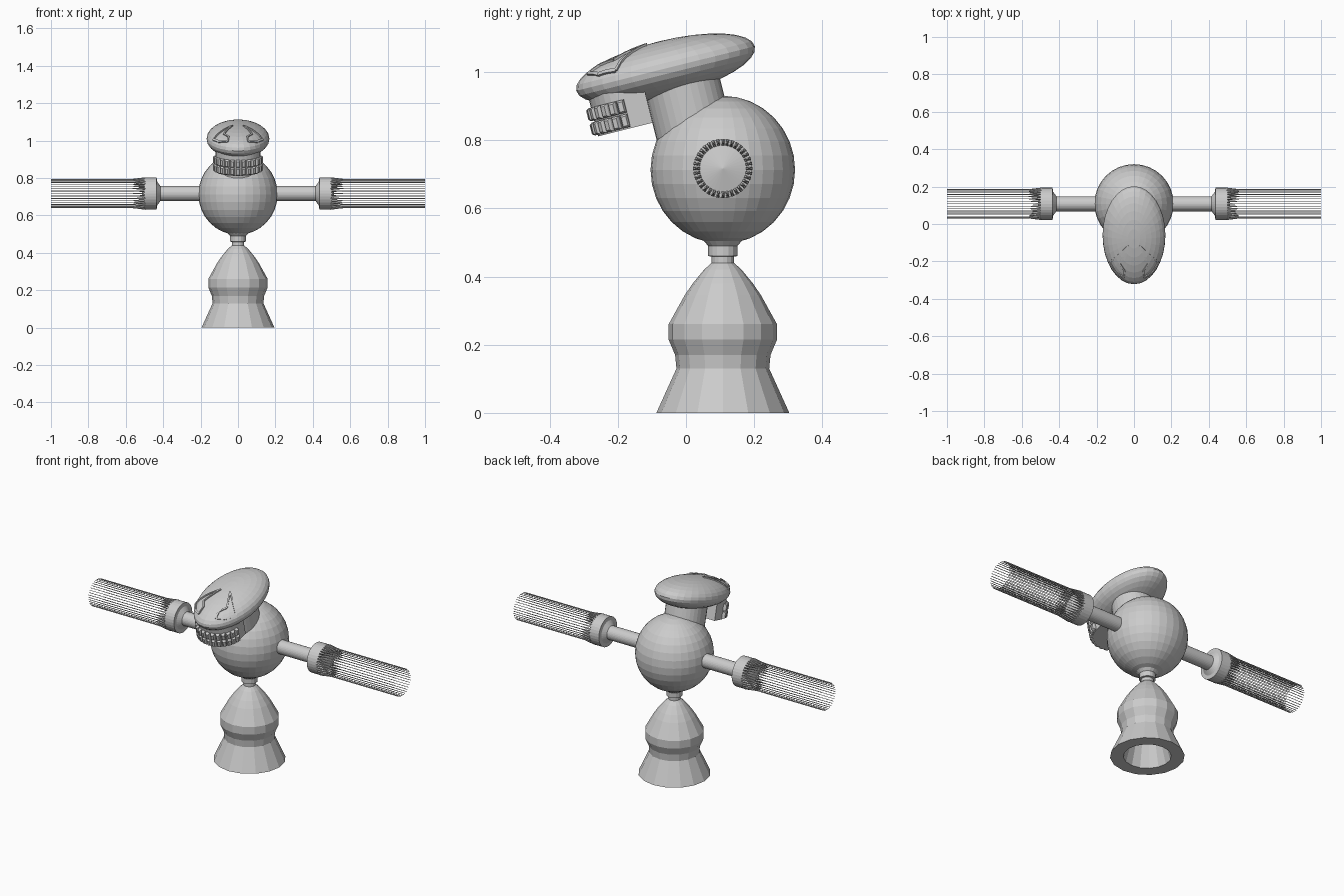
import bpy, bmesh, math
from mathutils import Matrix, Vector

if "Cube" in bpy.data.objects:
    bpy.data.objects.remove(bpy.data.objects["Cube"])

grey = bpy.data.materials.new("plain_grey")
grey.diffuse_color = (0.6, 0.6, 0.6, 1)
grey.use_nodes = True
grey.node_tree.nodes["Principled BSDF"].inputs["Base Color"].default_value = grey.diffuse_color

YC = 0.108                                   # y of the upright axis
ARM_Z = 0.717
HEAD = Matrix.Translation((0, -0.06, 1.01)) @ Matrix.Rotation(math.radians(14), 4, 'X')
HX, HY, HZ = 0.168, 0.27, 0.082              # head half sizes


def finish(name, bm, matrix=Matrix()):
    bmesh.ops.recalc_face_normals(bm, faces=bm.faces)
    me = bpy.data.meshes.new(name)
    bm.to_mesh(me)
    bm.free()
    me.materials.append(grey)
    ob = bpy.data.objects.new(name, me)
    bpy.context.collection.objects.link(ob)
    ob.matrix_world = matrix
    return ob


def loft(bm, rings):
    """Join equal-length closed rings of points, capping both ends."""
    vs = [[bm.verts.new(p) for p in ring] for ring in rings]
    n = len(rings[0])
    for a, b in zip(vs, vs[1:]):
        for i in range(n):
            bm.faces.new((a[i], a[(i + 1) % n], b[(i + 1) % n], b[i]))
    bm.faces.new(vs[0])
    bm.faces.new(vs[-1])


def lathe(name, profile, sides, matrix):
    bm = bmesh.new()
    loft(bm, [[(r * math.cos(2 * math.pi * i / sides), r * math.sin(2 * math.pi * i / sides), z)
               for i in range(sides)] for r, z in profile])
    return finish(name, bm, matrix)


def ball(name, matrix, segs, rings):
    bm = bmesh.new()
    bmesh.ops.create_uvsphere(bm, u_segments=segs, v_segments=rings, radius=1, matrix=matrix)
    return finish(name, bm)


# hollow bell-shaped base with its short stem
lathe("bell_base", [(0.02, 0.33), (0.09, 0.25), (0.09, 0.13), (0.125, 0), (0.195, 0), (0.136, 0.13),
                    (0.14, 0.17), (0.159, 0.215), (0.159, 0.26), (0.112, 0.345), (0.088, 0.38),
                    (0.055, 0.42), (0.033, 0.44), (0.033, 0.46)], 16, Matrix.Translation((0, YC, 0)))
lathe("stem_collar", [(0.032, 0.458), (0.043, 0.46), (0.043, 0.49), (0.07, 0.52)], 16,
      Matrix.Translation((0, YC, 0)))

# round body
ball("round_body", Matrix.Translation((0, YC, 0.713)) @ Matrix.Diagonal((0.212, 0.212, 0.217, 1)), 32, 16)

# arms with collars and a ring of thin bristles
for side, label in ((1, "right"), (-1, "left")):
    M = Matrix.Translation((0, YC, ARM_Z)) @ Matrix.Rotation(side * math.pi / 2, 4, 'Y')
    lathe(label + "_arm", [(0.04, 0.15), (0.04, 0.415), (0.065, 0.433), (0.086, 0.435), (0.086, 0.5),
                           (0.066, 0.5), (0.001, 0.515)], 32, M)
    bm = bmesh.new()
    count = 36
    for i in range(count):
        spin = Matrix.Rotation(2 * math.pi * i / count, 3, 'Z')
        rings = []
        for x, hr, ht in ((0.495, 0.010, 0.0045), (0.525, 0.006, 0.003),
                          (0.565, 0.0013, 0.0013), (1.0, 0.0013, 0.0013)):
            rings.append([spin @ Vector((0.077 + sr * hr, st * ht, x))
                          for sr, st in ((-1, -1), (1, -1), (1, 1), (-1, 1))])
        loft(bm, rings)
    finish(label + "_bristles", bm, M)

# tilted oval head
ball("oval_head", HEAD @ Matrix.Diagonal((HX, HY, HZ, 1)), 32, 16)

# neck between head and body
lathe("neck", [(0.112, -0.27), (0.112, 0.0)], 32, HEAD @ Matrix.Translation((0, 0.036, 0)))


def jaw_point(t, grow=0.0):
    return Vector(((0.119 + grow) * math.cos(t), -0.14 - (0.10 + grow) * math.sin(t), 0))


# jaw block with a rounded front
outline = [jaw_point(math.pi * i / 16) for i in range(17)]
outline = [Vector((0.119, -0.075, 0))] + outline + [Vector((-0.119, -0.075, 0))]
bm = bmesh.new()
loft(bm, [[p + Vector((0, 0, z)) for p in outline] for z in (-0.145, -0.02)])
finish("jaw", bm, HEAD)

# two rows of tapered teeth around the jaw
bm = bmesh.new()
TEETH = 13
for row in (-0.078, -0.121):
    for i in range(TEETH):
        t = math.pi * (i + 0.5) / TEETH
        p = jaw_point(t)
        tan = (jaw_point(t + 0.01) - jaw_point(t - 0.01)).normalized()
        out = Vector((-tan.y, tan.x, 0))
        if out.dot(p - Vector((0, -0.14, 0))) < 0:
            out = -out
        rings = []
        for d, w, h in ((-0.005, 0.011, 0.0195), (0.008, 0.011, 0.0195), (0.016, 0.007, 0.014)):
            rings.append([p + out * d + tan * (a * w) + Vector((0, 0, row + b * h))
                          for a, b in ((-1, -1), (1, -1), (1, 1), (-1, 1))])
        loft(bm, rings)
finish("teeth", bm, HEAD)

# slanted eye rims lying on the head surface
EYE = [(0.13, -0.142), (0.03, -0.038), (0.075, -0.141), (0.05, -0.183), (0.055, -0.223), (0.1, -0.194)]


def on_head(x, y, lift):
    z = HZ * math.sqrt(max(0.0, 1 - (x / HX) ** 2 - (y / HY) ** 2))
    n = Vector((x / HX ** 2, y / HY ** 2, z / HZ ** 2)).normalized()
    return Vector((x, y, z)) + n * lift


for side, label in ((1, "right"), (-1, "left")):
    bm = bmesh.new()
    for k, a in enumerate(EYE):
        a, b = Vector(a), Vector(EYE[(k + 1) % len(EYE)])
        d = (b - a).normalized()
        w = Vector((-d.y, d.x)) * 0.004
        rings = []
        for s in range(6):
            c = a.lerp(b, s / 5)
            rings.append([on_head(side * (c + q * w).x, (c + q * w).y, h)
                          for q, h in ((-1, -0.006), (1, -0.006), (1, 0.006), (-1, 0.006))])
        loft(bm, rings)
    finish(label + "_eye_rim", bm, HEAD)
